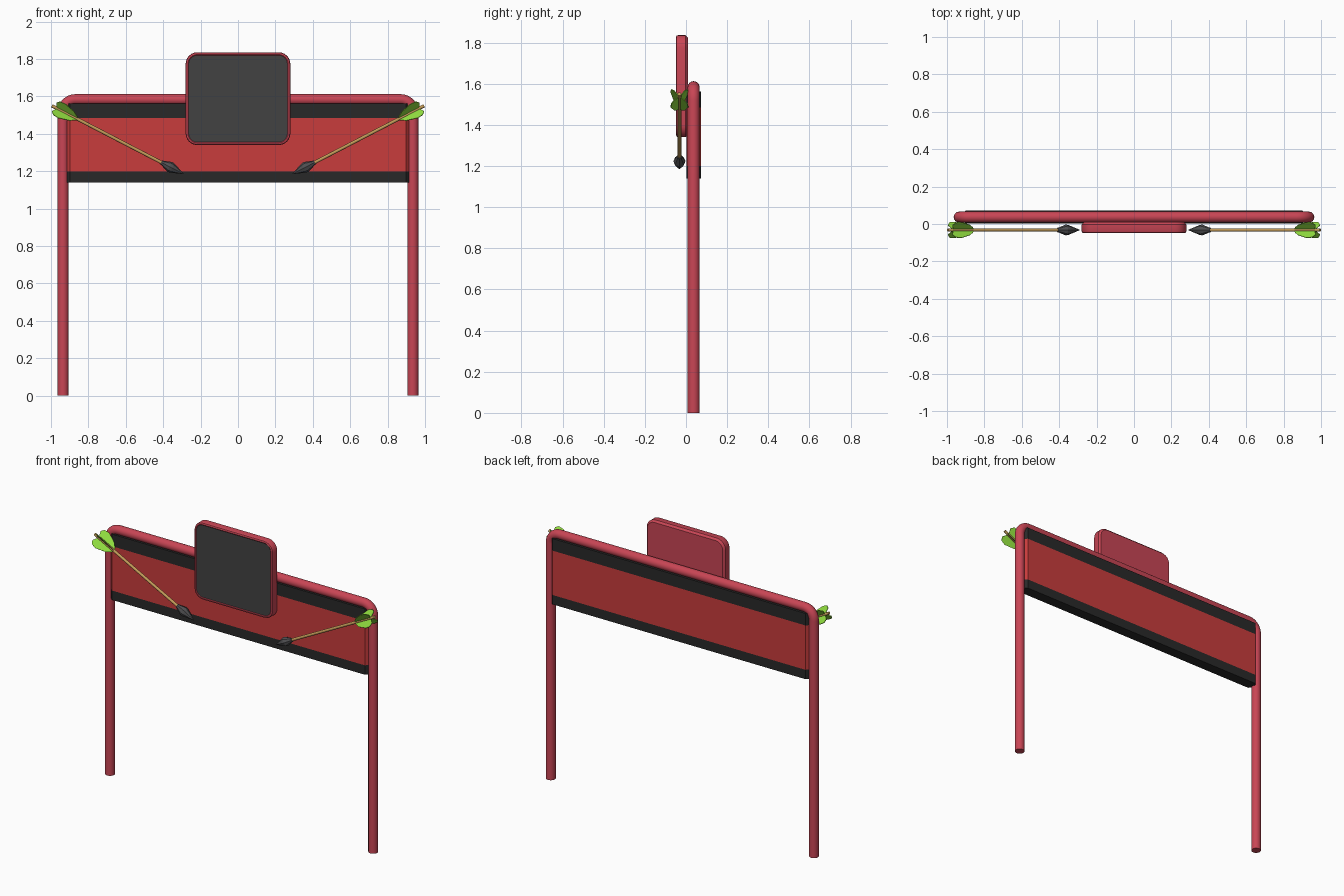
import bpy, bmesh, math
from mathutils import Vector, Matrix

if "Cube" in bpy.data.objects:
    bpy.data.objects.remove(bpy.data.objects["Cube"])


def material(name, r, g, b):
    m = bpy.data.materials.new(name)
    m.diffuse_color = (r, g, b, 1)
    m.use_nodes = True
    m.node_tree.nodes["Principled BSDF"].inputs["Base Color"].default_value = m.diffuse_color
    return m


TUBE_RED = material("tube_red", 0.58, 0.06, 0.09)
BANNER_RED = material("banner_red", 0.58, 0.045, 0.045)
BLACK = material("black", 0.022, 0.022, 0.022)
CHARCOAL = material("charcoal", 0.055, 0.055, 0.055)
WOOD = material("wood", 0.55, 0.33, 0.1)
STEEL = material("steel", 0.08, 0.08, 0.085)
GREEN = material("green", 0.28, 0.72, 0.05)


def finish(name, bm, mat, smooth=True):
    bmesh.ops.recalc_face_normals(bm, faces=bm.faces)
    me = bpy.data.meshes.new(name)
    bm.to_mesh(me)
    bm.free()
    me.materials.append(mat)
    ob = bpy.data.objects.new(name, me)
    bpy.context.collection.objects.link(ob)
    if smooth:
        bpy.ops.object.select_all(action='DESELECT')
        ob.select_set(True)
        bpy.context.view_layer.objects.active = ob
        bpy.ops.object.shade_smooth_by_angle(angle=math.radians(35))
    return ob


def loft(bm, rings):
    """Skin a list of equal-length point rings and cap both ends."""
    vs = [[bm.verts.new(p) for p in ring] for ring in rings]
    for a, b in zip(vs, vs[1:]):
        for i in range(len(a)):
            j = (i + 1) % len(a)
            bm.faces.new((a[i], a[j], b[j], b[i]))
    bm.faces.new(vs[0])
    bm.faces.new(vs[-1])


# bent tube frame: two legs and the top rail in one sweep
HALF, TOP, Y, R, BEND = 0.935, 1.583, 0.037, 0.029, 0.065
path = [(-HALF, 0, math.pi)]
for sx, start in ((-1, math.pi), (1, math.pi / 2)):
    for i in range(9):
        a = start - i * math.pi / 16
        path.append((sx * (HALF - BEND) + BEND * math.cos(a),
                     TOP - BEND + BEND * math.sin(a), a))
path.append((HALF, 0, 0))
bm = bmesh.new()
rings = []
for x, z, a in path:
    side = Vector((math.cos(a), 0, math.sin(a)))
    rings.append([Vector((x, Y, z)) + side * R * math.cos(t) + Vector((0, R * math.sin(t), 0))
                  for t in (k * math.tau / 24 for k in range(24))])
loft(bm, rings)
finish("tube_frame", bm, TUBE_RED)

# banner: red centre with black bands, chamfered vertical edges
W, C, Y0, Y1 = 0.915, 0.016, 0.003, 0.072
outline = [(-W, Y0 + C), (-W + C, Y0), (W - C, Y0), (W, Y0 + C),
           (W, Y1 - C), (W - C, Y1), (-W + C, Y1), (-W, Y1 - C)]
for name, z0, z1, mat in (("lower_band", 1.14, 1.2, BLACK),
                          ("banner_panel", 1.2, 1.485, BANNER_RED),
                          ("upper_band", 1.485, 1.562, BLACK)):
    bm = bmesh.new()
    loft(bm, [[(x, y, z) for x, y in outline] for z in (z0, z1)])
    finish(name, bm, mat, smooth=False)


# sign board: rounded frame with a slightly recessed dark face
def rounded_rect(y, inset, w=0.28, h=0.248, r=0.062, zc=1.588):
    pts = []
    for q, (sx, sz) in enumerate(((1, 1), (-1, 1), (-1, -1), (1, -1))):
        for i in range(7):
            a = (q + i / 6) * math.pi / 2
            pts.append((sx * (w - r) + (r - inset) * math.cos(a), y,
                        zc + sz * (h - r) + (r - inset) * math.sin(a)))
    return pts


bm = bmesh.new()
loft(bm, [rounded_rect(y, i) for y, i in
          ((0.01, 0.012), (-0.002, 0), (-0.038, 0), (-0.045, 0.003),
           (-0.048, 0.008), (-0.048, 0.012), (-0.045, 0.016), (-0.042, 0.016))])
finish("sign_frame", bm, TUBE_RED)
bm = bmesh.new()
loft(bm, [rounded_rect(y, 0.0155) for y in (-0.041, -0.0445)])
finish("sign_face", bm, CHARCOAL, smooth=False)


# arrows: local z runs from the tail to the tip
def lathe(profile, sides):
    bm = bmesh.new()
    loft(bm, [[(r * math.cos(k * math.tau / sides), r * math.sin(k * math.tau / sides), z)
               for k in range(sides)] for z, r in profile])
    return bm


VANE = [(0.03, 0.004), (0.014, 0.036), (0.028, 0.056), (0.06, 0.06),
        (0.12, 0.038), (0.145, 0.018), (0.155, 0.004)]
for label, s in (("left", -1), ("right", 1)):
    tail, tip = Vector((s * 0.995, -0.032, 1.55)), Vector((s * 0.29, -0.032, 1.185))
    axis = (tip - tail).normalized()
    length = (tip - tail).length
    front = Vector((0, -1, 0))
    side = front.cross(axis)
    place = Matrix((front, side, axis)).transposed().to_4x4()
    place.translation = tail

    parts = [finish(label + "_arrow_shaft", lathe([(0, 0.009), (length - 0.1, 0.009)], 12), WOOD),
             finish(label + "_arrow_head",
                    lathe([(length - 0.135, 0.012), (length - 0.125, 0.014),
                           (length - 0.085, 0.029), (length - 0.07, 0.027),
                           (length, 0.001)], 8), STEEL, smooth=False)]
    # four feather vanes set in a cross around the shaft
    bm = bmesh.new()
    for k in range(4):
        a = math.pi / 4 + k * math.pi / 2
        out = Vector((math.cos(a), math.sin(a), 0))
        thick = Vector((-math.sin(a), math.cos(a), 0)) * 0.002
        loft(bm, [[out * r + Vector((0, 0, z)) + thick * d for z, r in VANE] for d in (-1, 1)])
    parts.append(finish(label + "_arrow_feathers", bm, GREEN, smooth=False))
    for ob in parts:
        ob.data.transform(place)
